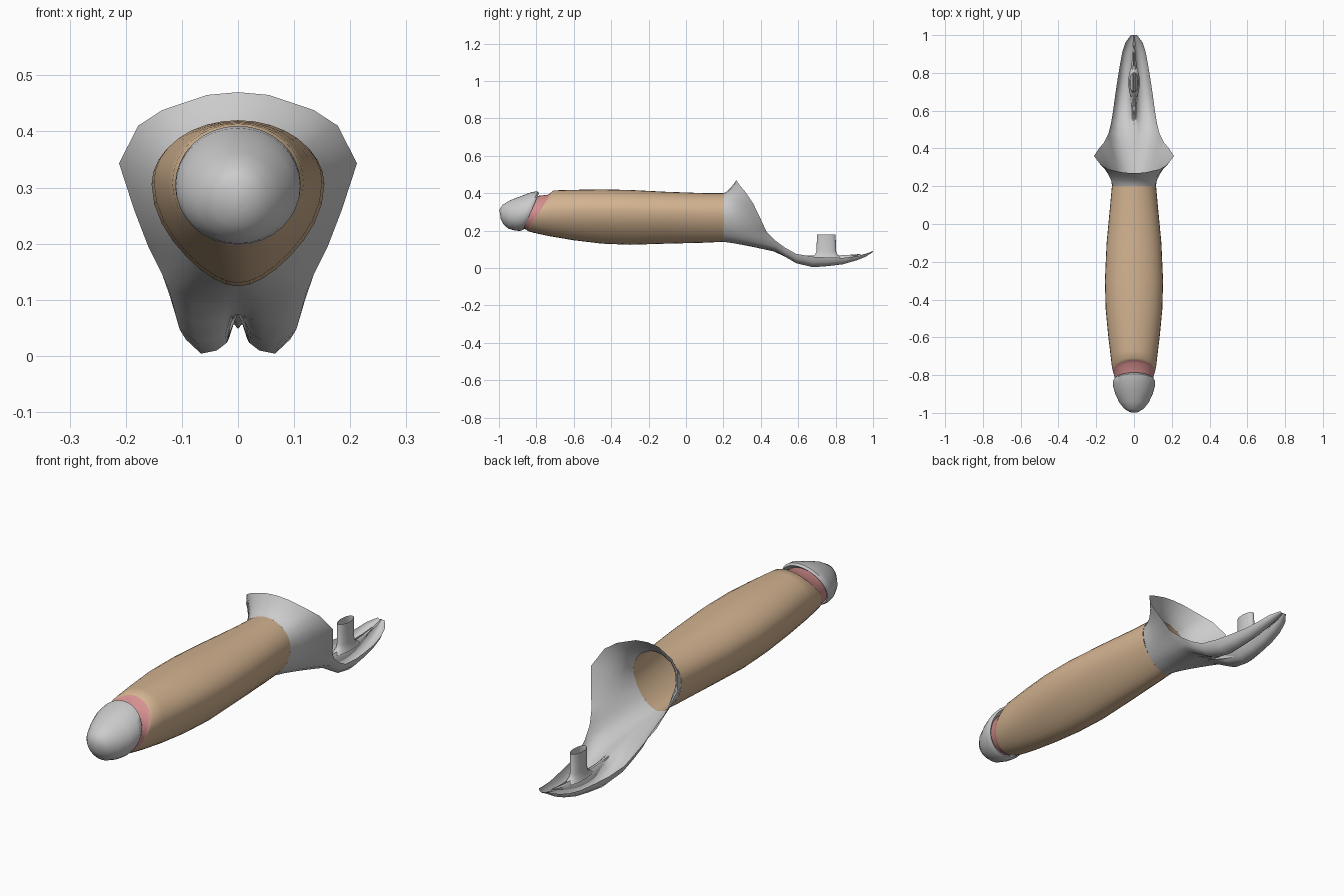
import bpy, bmesh, math

cube = bpy.data.objects.get("Cube")
if cube:
    bpy.data.objects.remove(cube)


def material(name, rgb):
    m = bpy.data.materials.new(name)
    m.use_nodes = True
    m.diffuse_color = (*rgb, 1)
    m.node_tree.nodes["Principled BSDF"].inputs["Base Color"].default_value = (*rgb, 1)
    return m


GREY = material("light grey", (0.6, 0.6, 0.6))
TAN = material("tan skin", (0.65, 0.45, 0.28))
PINK = material("pink skin", (0.68, 0.28, 0.28))


def loft(bm, rows, closed):
    """Skin consecutive rows of points with quads."""
    vs = [[bm.verts.new(p) for p in row] for row in rows]
    n = len(vs[0])
    for a, b in zip(vs, vs[1:]):
        for i in range(n if closed else n - 1):
            j = (i + 1) % n
            bm.faces.new((a[i], a[j], b[j], b[i]))
    return vs


def finish(name, bm, mat, angle=50):
    bmesh.ops.remove_doubles(bm, verts=bm.verts, dist=0.0005)
    bmesh.ops.recalc_face_normals(bm, faces=bm.faces)
    me = bpy.data.meshes.new(name)
    bm.to_mesh(me)
    bm.free()
    me.materials.append(mat)
    ob = bpy.data.objects.new(name, me)
    bpy.context.collection.objects.link(ob)
    bpy.ops.object.select_all(action="DESELECT")
    ob.select_set(True)
    bpy.context.view_layer.objects.active = ob
    bpy.ops.object.shade_smooth_by_angle(angle=math.radians(angle))
    return ob


def egg_point(a, yt, yb, zt, zb, w, egg):
    """Point on a slanted egg-shaped ring; angle 0 is the top."""
    mid = 0.5 + 0.12 * egg
    c = math.cos(a)
    zc = zb + mid * (zt - zb)
    z = zc + c * ((zt - zc) if c > 0 else (zc - zb))
    x = w * math.sin(a) * (1 - 0.3 * egg * min(c, 0) ** 2)
    t = (z - zb) / (zt - zb)
    return (x, yb + t * (yt - yb), z)


def tube(name, rings, mat, cap=False, sides=32):
    bm = bmesh.new()
    rows = [[egg_point(math.tau * i / sides, *r) for i in range(sides)] for r in rings]
    vs = loft(bm, rows, True)
    if cap:
        bm.faces.new(vs[-1])
    return finish(name, bm, mat)


# Rings: y at top, y at bottom, z top, z bottom, half width, egg amount
tube("shaft", [
    (0.2, 0.2, 0.4, 0.14, 0.117, 0.8),
    (0.1, 0.1, 0.4, 0.135, 0.126, 0.9),
    (-0.1, -0.1, 0.407, 0.13, 0.145, 1),
    (-0.3, -0.3, 0.417, 0.124, 0.154, 1),
    (-0.45, -0.45, 0.42, 0.13, 0.15, 1),
    (-0.58, -0.6, 0.418, 0.148, 0.137, 0.8),
    (-0.67, -0.73, 0.416, 0.17, 0.124, 0.5),
    (-0.71, -0.81, 0.414, 0.187, 0.117, 0.3),
    (-0.72, -0.845, 0.405, 0.197, 0.111, 0.2)], TAN)
tube("neck_band", [
    (-0.72, -0.845, 0.405, 0.197, 0.111, 0.2),
    (-0.735, -0.85, 0.392, 0.203, 0.106, 0.1),
    (-0.81, -0.87, 0.383, 0.21, 0.098, 0)], PINK)
tube("rounded_tip", [
    (-0.81, -0.87, 0.383, 0.21, 0.096, 0),
    (-0.786, -0.87, 0.4, 0.204, 0.107, 0),
    (-0.793, -0.88, 0.41, 0.2, 0.112, 0),
    (-0.825, -0.89, 0.406, 0.198, 0.111, 0),
    (-0.88, -0.915, 0.385, 0.2, 0.1, 0),
    (-0.94, -0.95, 0.362, 0.21, 0.078, 0),
    (-0.98, -0.975, 0.338, 0.232, 0.052, 0),
    (-0.998, -0.99, 0.312, 0.26, 0.025, 0)], GREY, cap=True)

# Flared collar: half of the slanted rim, from the top down to the bottom
half_rim = [(0, 0.27, 0.47), (0.055, 0.272, 0.465), (0.135, 0.29, 0.438),
            (0.178, 0.315, 0.41), (0.212, 0.36, 0.343), (0.185, 0.4, 0.26),
            (0.16, 0.43, 0.195), (0.135, 0.48, 0.145), (0.122, 0.48, 0.115),
            (0.08, 0.475, 0.093), (0.045, 0.47, 0.088), (0.022, 0.47, 0.088),
            (0.008, 0.47, 0.09), (0, 0.47, 0.09)]


def mirrored(half):
    """Row running from +x to -x, with the shared middle point last in half."""
    return half + [(-x, y, z) for x, y, z in half[-2::-1]]


def collar_row(t):
    row = []
    for x, y, z in half_rim:
        sx, sy, sz = egg_point(math.atan2(x, z - 0.28), 0.2, 0.2, 0.4, 0.14, 0.117, 0.8)
        f = t ** (1.5 if z > 0.2 else 1.15)
        row.append((sx + f * (x - sx), sy + t * (y - sy), sz + f * (z - sz)))
    return mirrored(row)


bm = bmesh.new()
loft(bm, [collar_row(t / 5) for t in range(6)], False)

# Trough-shaped tail with two lobes and a central fold:
# y, half width, edge z, lobe z, fold height
stations = [(0.53, 0.122, 0.108, 0.06, 0.015), (0.59, 0.112, 0.075, 0.025, 0.04),
            (0.68, 0.1, 0.06, 0.004, 0.055), (0.76, 0.088, 0.056, 0.01, 0.05),
            (0.84, 0.075, 0.054, 0.02, 0.04), (0.91, 0.062, 0.062, 0.04, 0.025),
            (0.96, 0.046, 0.076, 0.06, 0.012), (1.0, 0.016, 0.09, 0.085, 0.002)]
rows = [mirrored(half_rim[7:])]
for y, w, ze, zl, h in stations:
    rows.append(mirrored([
        (w, y, ze), (0.93 * w, y, zl + 0.45 * (ze - zl)), (0.66 * w, y, zl),
        (0.38 * w, y, zl + 0.1 * h), (0.2 * w, y, zl + 0.35 * h),
        (0.09 * w, y, zl + h), (0, y, zl + 0.8 * h)]))
loft(bm, rows, False)
finish("collar_and_tail", bm, GREY, 60)

# Thin paired ridges along the central fold
bm = bmesh.new()
for s in (-1, 1):
    ridge = []
    for i in range(13):
        t = i / 12
        bulge = math.sin(math.pi * t)
        y, base = 0.5 + 0.44 * t, 0.075 - 0.05 * bulge
        ridge.append([(s * 0.022 * bulge, y, base), (s * (0.004 + 0.014 * bulge), y, base + 0.025 * bulge),
                      (s * 0.006 * bulge, y, base + 0.04 * bulge)])
    loft(bm, ridge, False)
finish("fold_ridges", bm, GREY)

# Upright oval tube with a flared foot
bm = bmesh.new()
loft(bm, [[(rx * math.cos(math.tau * i / 20), 0.75 + ry * math.sin(math.tau * i / 20), z)
           for i in range(20)]
          for rx, ry, z in ((0.03, 0.09, 0.055), (0.025, 0.06, 0.07),
                            (0.022, 0.052, 0.09), (0.022, 0.05, 0.178))], True)
finish("oval_tube", bm, GREY)
